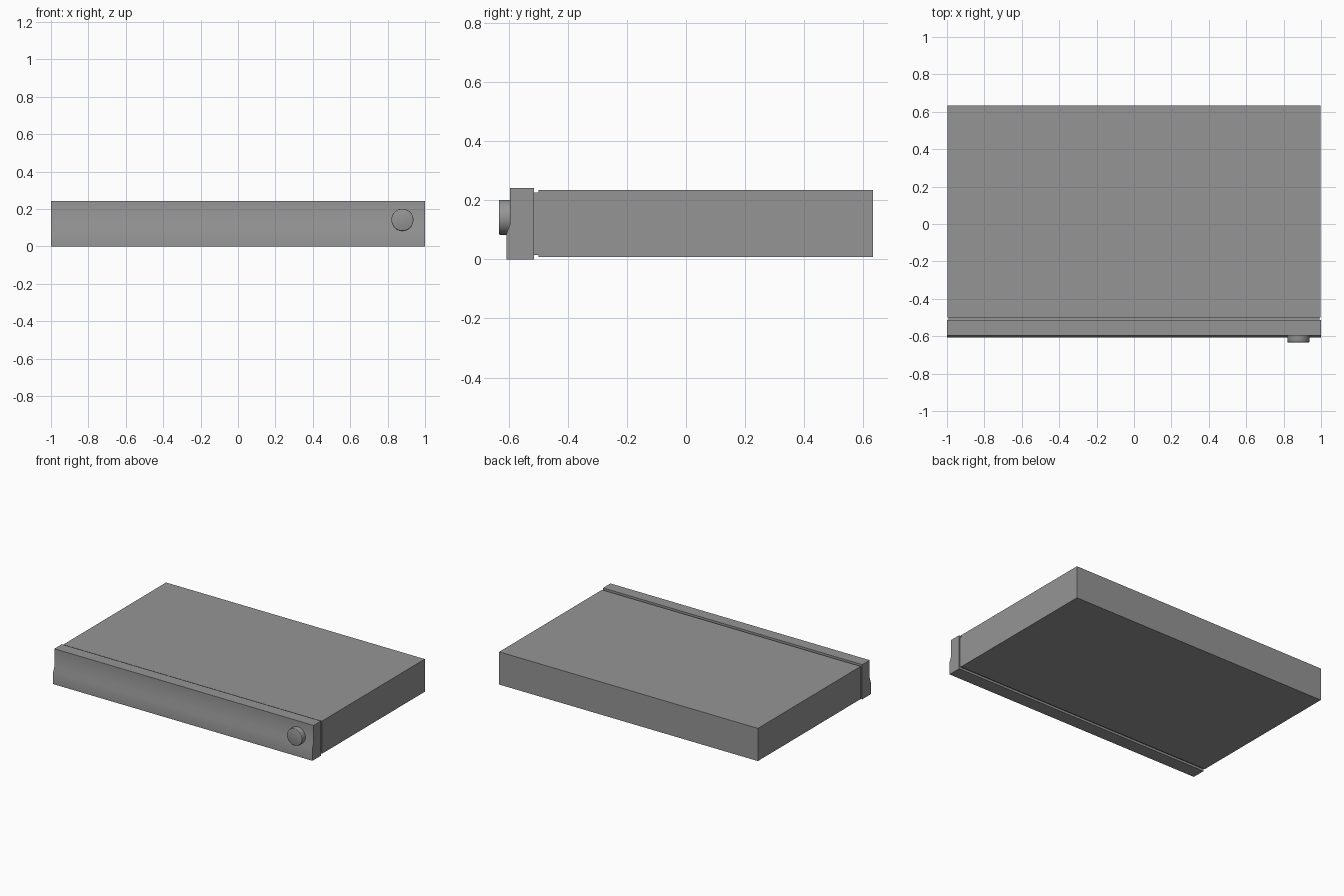
import bpy, bmesh, math
from mathutils import Matrix

if "Cube" in bpy.data.objects:
    bpy.data.objects.remove(bpy.data.objects["Cube"])

grey = bpy.data.materials.new("dark_grey")
grey.diffuse_color = (0.3, 0.3, 0.3, 1)
grey.use_nodes = True
grey.node_tree.nodes["Principled BSDF"].inputs["Base Color"].default_value = grey.diffuse_color


def add_object(name, bm):
    bmesh.ops.recalc_face_normals(bm, faces=bm.faces)
    mesh = bpy.data.meshes.new(name)
    bm.to_mesh(mesh)
    bm.free()
    mesh.materials.append(grey)
    obj = bpy.data.objects.new(name, mesh)
    bpy.context.collection.objects.link(obj)
    return obj


def box(name, half_x, y0, y1, z0, z1):
    bm = bmesh.new()
    bmesh.ops.create_cube(bm, size=1)
    bmesh.ops.scale(bm, vec=(2 * half_x, y1 - y0, z1 - z0), verts=bm.verts)
    bmesh.ops.translate(bm, vec=(0, (y0 + y1) / 2, (z0 + z1) / 2), verts=bm.verts)
    return add_object(name, bm)


def smooth(obj, angle):
    bpy.ops.object.select_all(action='DESELECT')
    obj.select_set(True)
    bpy.context.view_layer.objects.active = obj
    bpy.ops.object.shade_smooth_by_angle(angle=math.radians(angle))


# main casing and the recessed seam behind the front panel
box("casing", 0.998, -0.500, 0.633, 0.007, 0.235)
box("seam", 0.993, -0.516, -0.498, 0.015, 0.226)

# front panel: side profile with a soft step, extruded across the width
profile = [(-0.514, 0), (-0.514, 0.242), (-0.596, 0.242),
           (-0.596, 0.118), (-0.608, 0.086), (-0.608, 0)]
bm = bmesh.new()
face = bm.faces.new([bm.verts.new((-1, y, z)) for y, z in profile])
ext = bmesh.ops.extrude_face_region(bm, geom=[face])
verts = [g for g in ext["geom"] if isinstance(g, bmesh.types.BMVert)]
bmesh.ops.translate(bm, vec=(2, 0, 0), verts=verts)
smooth(add_object("front_panel", bm), 40)

# round button with a slightly softened front rim
bm = bmesh.new()
bmesh.ops.create_cone(bm, cap_ends=True, segments=48, radius1=0.059, radius2=0.059, depth=0.044,
                      matrix=Matrix.Translation((0.879, -0.611, 0.142)) @ Matrix.Rotation(math.pi / 2, 4, 'X'))
rim = [e for e in bm.edges if all(v.co.y < -0.62 for v in e.verts)]
bmesh.ops.bevel(bm, geom=rim, offset=0.003, segments=2, profile=0.5, affect='EDGES')
smooth(add_object("button", bm), 50)
